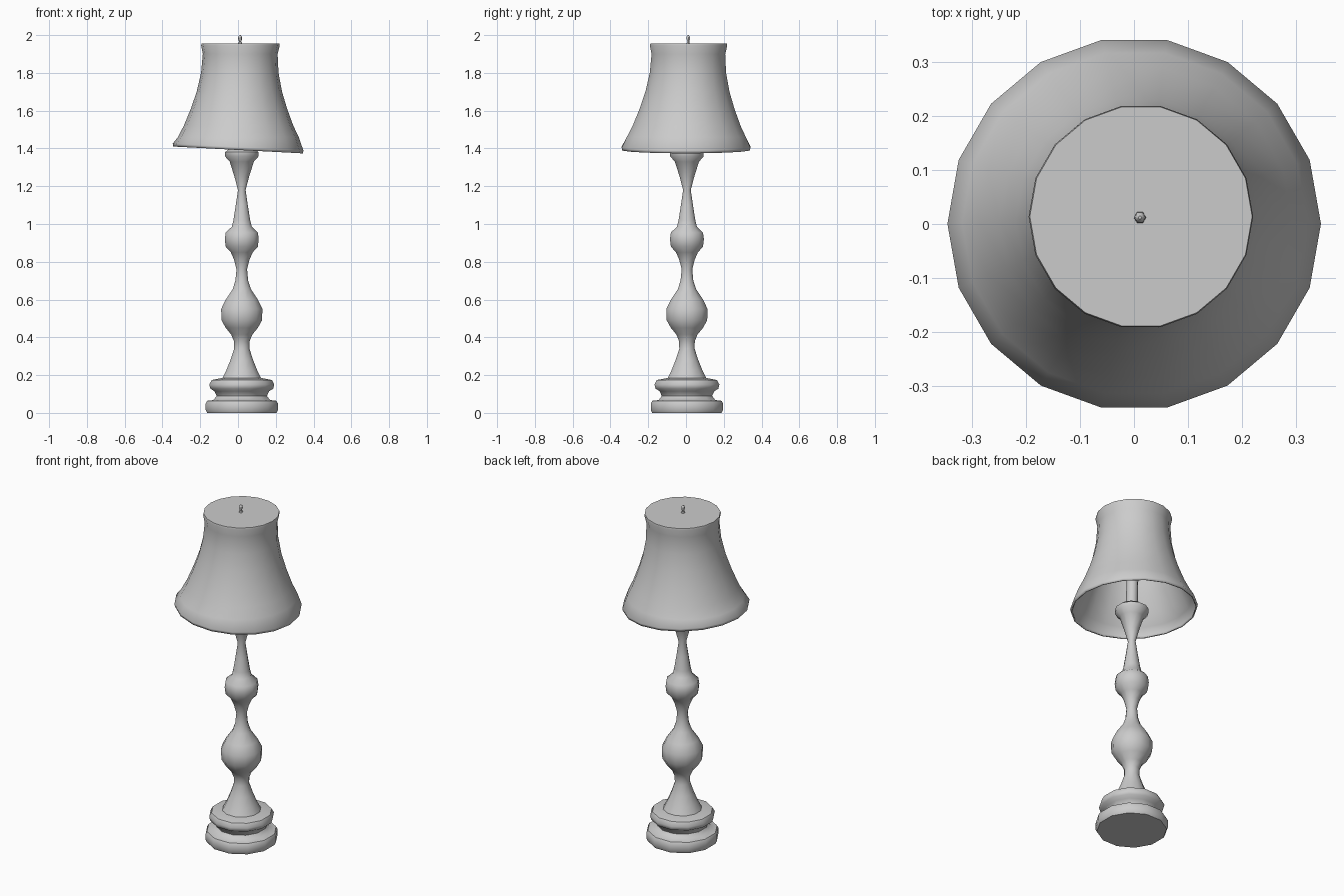
import bpy, bmesh, math

if "Cube" in bpy.data.objects:
    bpy.data.objects.remove(bpy.data.objects["Cube"])


def lathe(name, profile, sides, centre=(0.02, 0.005), turn=0.0, top_centre=None,
          cap_bottom=True, cap_top=True, angle=50):
    """Revolve (radius, z) points; the axis may drift towards top_centre."""
    end = top_centre or centre
    z0, z1 = profile[0][1], profile[-1][1]
    bm = bmesh.new()
    rings = []
    for r, z in profile:
        t = (z - z0) / (z1 - z0)
        cx = centre[0] + (end[0] - centre[0]) * t
        cy = centre[1] + (end[1] - centre[1]) * t
        rings.append([bm.verts.new((cx + r * math.cos(turn + math.tau * i / sides),
                                    cy + r * math.sin(turn + math.tau * i / sides), z))
                      for i in range(sides)])
    for a, b in zip(rings, rings[1:]):
        for i in range(sides):
            j = (i + 1) % sides
            bm.faces.new((a[i], a[j], b[j], b[i]))
    if cap_bottom:
        bm.faces.new(rings[0][::-1])
    if cap_top:
        bm.faces.new(rings[-1])
    mesh = bpy.data.meshes.new(name)
    bm.to_mesh(mesh)
    bm.free()
    obj = bpy.data.objects.new(name, mesh)
    bpy.context.collection.objects.link(obj)
    bpy.ops.object.select_all(action='DESELECT')
    obj.select_set(True)
    bpy.context.view_layer.objects.active = obj
    bpy.ops.object.shade_smooth_by_angle(angle=math.radians(angle))
    return obj


# Stepped foot: plinth, waist and rounded upper moulding
lathe("base", [(0.19, 0), (0.198, 0.015), (0.198, 0.05), (0.19, 0.064), (0.155, 0.068),
               (0.138, 0.09), (0.15, 0.115), (0.172, 0.128), (0.178, 0.15),
               (0.165, 0.174), (0.112, 0.184)], 12, turn=math.pi / 12)

# Turned column with two bulbs and a flared collar
lathe("column", [(0.108, 0.18), (0.085, 0.225), (0.062, 0.28), (0.042, 0.34), (0.043, 0.38),
                 (0.058, 0.415), (0.088, 0.45), (0.111, 0.49), (0.113, 0.55),
                 (0.088, 0.6), (0.05, 0.655), (0.035, 0.7), (0.029, 0.76),
                 (0.042, 0.81), (0.06, 0.85), (0.088, 0.88), (0.093, 0.92),
                 (0.088, 0.955), (0.055, 0.985), (0.046, 1.02), (0.033, 1.1),
                 (0.021, 1.18), (0.04, 1.25), (0.066, 1.33), (0.092, 1.358),
                 (0.092, 1.38), (0.065, 1.4)], 12, turn=math.pi / 12)

# Tube that carries the shade
lathe("support_tube", [(0.032, 1.39), (0.032, 1.945)], 10, top_centre=(0.012, 0.012))

# Bell-shaped shade, open below and closed above
shade = lathe("shade", [(0.343, 1.39), (0.346, 1.405), (0.32, 1.46), (0.29, 1.52), (0.255, 1.61),
                        (0.226, 1.7), (0.205, 1.8), (0.198, 1.9), (0.208, 1.945),
                        (0.206, 1.955)], 18, centre=(0, 0), top_centre=(0.013, 0.014),
              cap_bottom=False)
# Slight sag of the hem towards the right
for v in shade.data.vertices:
    if v.co.z < 1.41:
        v.co.z += -0.018 * v.co.x / 0.34 + 0.002
solid = shade.modifiers.new("thickness", 'SOLIDIFY')
solid.thickness = 0.008
solid.offset = -1

# Small finial on top of the shade
lathe("finial", [(0.014, 1.95), (0.006, 1.965), (0.011, 1.982), (0.009, 1.993), (0.003, 2.0)],
      6, centre=(0.011, 0.012))
